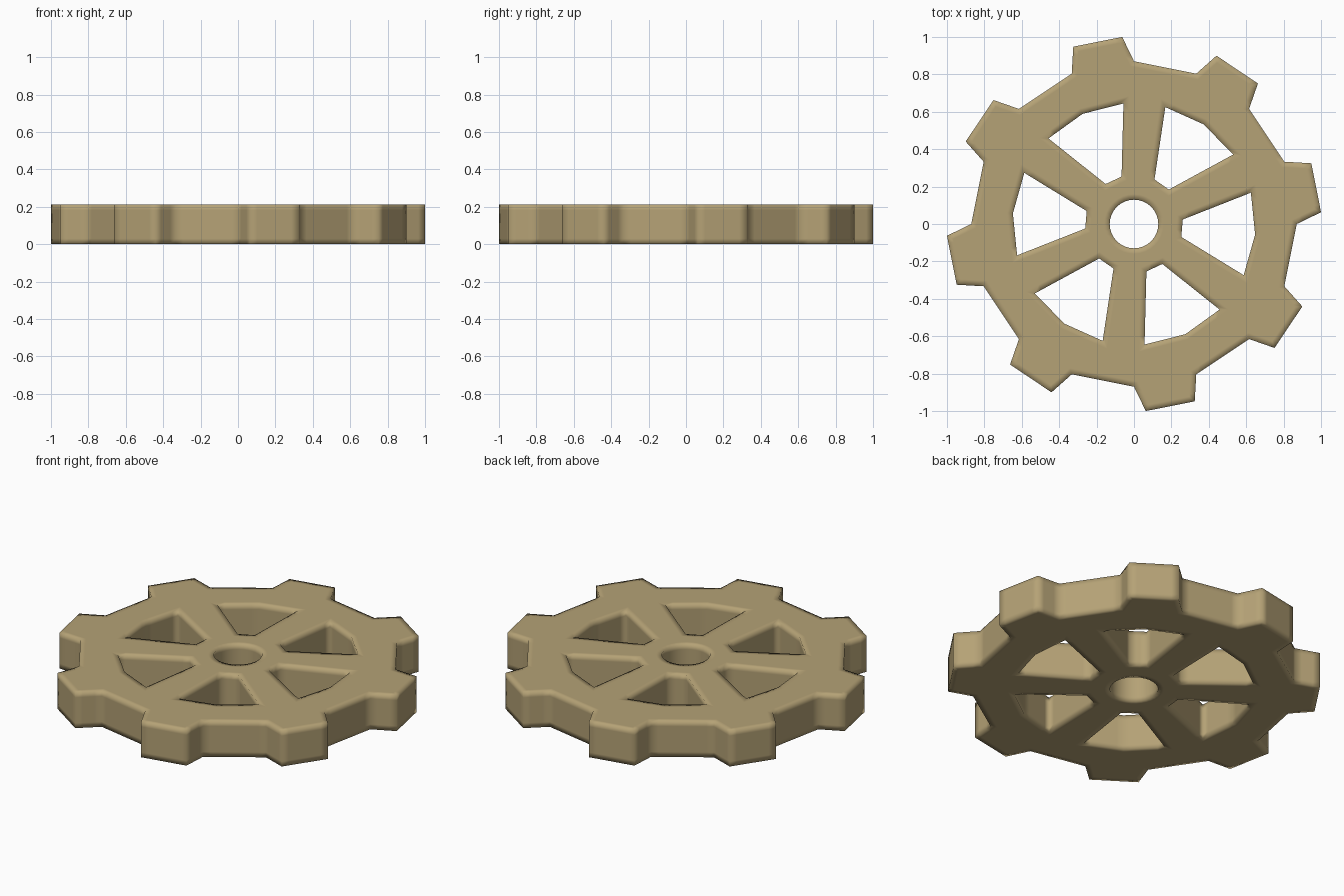
import bpy, bmesh
from math import radians, cos, sin
from mathutils import Vector

if "Cube" in bpy.data.objects:
    bpy.data.objects.remove(bpy.data.objects["Cube"])

HEIGHT, LOOP, INSET, SUPPORT = 0.212, 0.03, 0.03, 0.04


def polar(r, deg):
    return Vector((r * cos(radians(deg)), r * sin(radians(deg))))


def add_supports(pts):
    """Add a point close to each side of every corner, to tighten the smooth shading."""
    out = []
    for i, p in enumerate(pts):
        a, b = pts[i - 1], pts[(i + 1) % len(pts)]
        out += [p + (a - p).normalized() * min(SUPPORT, (a - p).length * 0.4), p,
                p + (b - p).normalized() * min(SUPPORT, (b - p).length * 0.4)]
    return out


def offset(pts, d):
    """Shift an outline to its left (into the material) with mitred corners."""
    out = []
    for i, p in enumerate(pts):
        e1 = (p - pts[i - 1]).normalized()
        e2 = (pts[(i + 1) % len(pts)] - p).normalized()
        n1, n2 = Vector((-e1.y, e1.x)), Vector((-e2.y, e2.x))
        out.append(p + (n1 + n2) * (d / (1 + n1.dot(n2))))
    return out


# Toothed rim: 16-sided wheel with a tooth on every other side
rim = []
for k in range(8):
    mid = 11.25 + 45 * k
    rim += [polar(0.87, mid - 11.25), polar(1.002, mid - 7.65),
            polar(1.002, mid + 7.65), polar(0.87, mid + 11.25)]
outlines = [add_supports(rim)]

# Six windows between the spokes (clockwise)
for k in range(6):
    mid = 55 + 60 * k
    outlines.append(add_supports([
        polar(0.647, mid + 20), polar(0.65, mid), polar(0.647, mid - 20),
        polar(0.262, mid - 10.3), polar(0.262, mid + 10.3)]))

# Axle bore (clockwise)
outlines.append([polar(0.13, -360 * i / 32) for i in range(32)])

# Walls with edge loops, and flat borders on both caps
bm = bmesh.new()
cap_edges = {0: [], 1: []}
for pts in outlines:
    inner = offset(pts, INSET)
    levels = [(inner, 0), (pts, 0), (pts, LOOP), (pts, HEIGHT - LOOP),
              (pts, HEIGHT), (inner, HEIGHT)]
    rings = [[bm.verts.new((p.x, p.y, z)) for p in ring] for ring, z in levels]
    n = len(pts)
    for lo, hi in zip(rings, rings[1:]):
        for i in range(n):
            j = (i + 1) % n
            bm.faces.new((lo[i], lo[j], hi[j], hi[i]))
    for side, ring in ((0, rings[0]), (1, rings[-1])):
        cap_edges[side] += [bm.edges.get((ring[i], ring[(i + 1) % n])) for i in range(n)]

# Flat top and bottom
for side, z in ((0, -1), (1, 1)):
    bmesh.ops.triangle_fill(bm, edges=cap_edges[side], use_beauty=True, normal=(0, 0, z))
bmesh.ops.recalc_face_normals(bm, faces=bm.faces[:])

mesh = bpy.data.meshes.new("gear_wheel")
bm.to_mesh(mesh)
bm.free()
mesh.shade_smooth()
gear = bpy.data.objects.new("gear_wheel", mesh)
bpy.context.collection.objects.link(gear)

# Tan material
mat = bpy.data.materials.new("tan")
mat.diffuse_color = (0.46, 0.36, 0.18, 1)
mat.use_nodes = True
mat.node_tree.nodes["Principled BSDF"].inputs["Base Color"].default_value = mat.diffuse_color
mesh.materials.append(mat)
